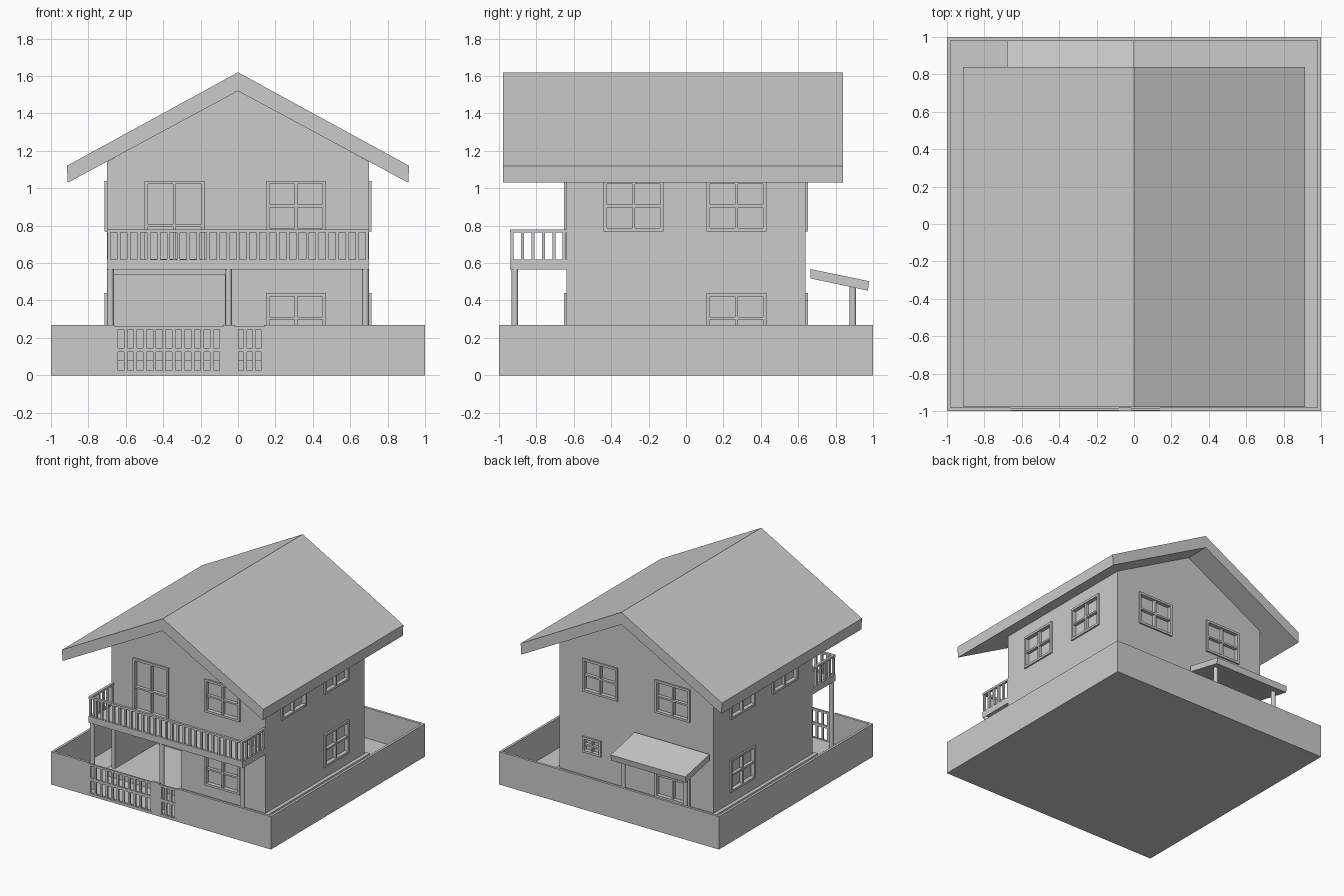
import bpy, bmesh
from mathutils import Matrix, Vector

old = bpy.data.objects.get("Cube")
if old:
    bpy.data.objects.remove(old, do_unlink=True)

GREY = (0.6, 0.6, 0.6, 1)
mat = bpy.data.materials.new("plain grey")
mat.use_nodes = True
mat.diffuse_color = GREY
mat.node_tree.nodes["Principled BSDF"].inputs["Base Color"].default_value = GREY


def finish(name, bm):
    bmesh.ops.recalc_face_normals(bm, faces=bm.faces)
    me = bpy.data.meshes.new(name)
    bm.to_mesh(me)
    bm.free()
    me.materials.append(mat)
    ob = bpy.data.objects.new(name, me)
    bpy.context.collection.objects.link(ob)
    return ob


def boxes(name, spans):
    """One object from boxes given as (x0, x1, y0, y1, z0, z1)."""
    bm = bmesh.new()
    for x0, x1, y0, y1, z0, z1 in spans:
        mid = Vector((x0 + x1, y0 + y1, z0 + z1)) / 2
        size = Vector((abs(x1 - x0), abs(y1 - y0), abs(z1 - z0)))
        bmesh.ops.create_cube(bm, size=1, matrix=Matrix.Translation(mid) @ Matrix.Diagonal(size).to_4x4())
    return finish(name, bm)


def prism(name, points, start, end, axis):
    """Extrude an (a, z) outline along x or y."""
    bm = bmesh.new()
    place = (lambda a, z, t: (a, t, z)) if axis == "y" else (lambda a, z, t: (t, a, z))
    face = bm.faces.new([bm.verts.new(place(a, z, start)) for a, z in points])
    new = bmesh.ops.extrude_face_region(bm, geom=[face])["geom"]
    shift = Vector(place(0, 0, end - start))
    bmesh.ops.translate(bm, vec=shift, verts=[v for v in new if isinstance(v, bmesh.types.BMVert)])
    # Keep exactly one cap at the starting end
    if not face.is_valid or not face.link_loops_ok if hasattr(face, "link_loops_ok") else not face.is_valid:
        bmesh.ops.holes_fill(bm, edges=bm.edges)
    elif any(e.is_boundary for e in bm.edges):
        bmesh.ops.holes_fill(bm, edges=[e for e in bm.edges if e.is_boundary])
    return finish(name, bm)


def post(name, x, y, top):
    bm = bmesh.new()
    bmesh.ops.create_cone(bm, cap_ends=True, segments=16, radius1=0.018, radius2=0.018,
                          depth=top, matrix=Matrix.Translation((x, y, top / 2)))
    ob = finish(name, bm)
    bpy.ops.object.select_all(action="DESELECT")
    bpy.context.view_layer.objects.active = ob
    ob.select_set(True)
    bpy.ops.object.shade_smooth_by_angle()


HX, HY = 0.70, 0.64      # half size of the house


def on_wall(side, u0, u1, d0, d1, z0, z1):
    """Box span on a wall: u along it, d outward from it."""
    if side in ("left", "right"):
        s = 1 if side == "left" else -1
        return (s * (HX + d0), s * (HX + d1), u0, u1, z0, z1)
    s = 1 if side == "back" else -1
    return (u0, u1, s * (HY + d0), s * (HY + d1), z0, z1)


# Yard and boundary wall
boxes("yard", [(-1, 1, -1, 1, 0, 0.02)])
T, H = 0.02, 0.27
boxes("boundary_wall", [
    (-1, -1 + T, -1, 1, 0, H), (1 - T, 1, -1, 1, 0, H), (-1, 1, 1 - T, 1, 0, H),
    (-1, -0.66, -1, -1 + T, 0, H), (-0.08, -0.015, -1, -1 + T, 0, H),
    (0.14, 1, -1, -1 + T, 0, H)])


# Gates with two rows of slots
def gate(name, x0, x1, slots):
    y0, y1 = -0.998, -0.984
    spans = [(x0, x1, y0, y1, z, z + h) for z, h in ((0.01, 0.015), (0.125, 0.022), (0.245, 0.017))]
    step = (x1 - x0 - 0.018) / slots
    for i in range(slots + 1):
        x = x0 + i * step
        spans.append((x, x + 0.018, y0 + 0.001, y1 - 0.001, 0.012, 0.26))
    boxes(name, spans)


gate("car_gate", -0.66, -0.08, 11)
gate("foot_gate", -0.015, 0.14, 3)

# House body, with carport and window recesses cut out
boxes("plinth", [(-0.73, 0.73, -0.67, 0.67, 0, 0.08)])
body = prism("house_body", [(-HX, 0.05), (HX, 0.05), (HX, 1.142), (0, 1.525), (-HX, 1.142)],
             -HY, HY, "y")

UP, LOW = (0.77, 1.04), (0.17, 0.44)
windows = [
    ("front_upper_window", "front", 0.15, 0.47, *UP),
    ("front_lower_window", "front", 0.15, 0.47, *LOW),
    ("balcony_door", "front", -0.50, -0.18, 0.605, 1.04),
    ("back_upper_window_left", "back", 0.17, 0.49, *UP),
    ("back_upper_window_right", "back", -0.49, -0.17, *UP),
    ("back_small_window", "back", 0.32, 0.49, 0.27, 0.40),
    ("back_door", "back", -0.49, -0.17, 0.08, 0.44)]
for side in ("left", "right"):
    windows += [
        (side + "_front_upper_window", side, -0.44, -0.12, *UP),
        (side + "_back_upper_window", side, 0.11, 0.43, *UP),
        (side + "_back_lower_window", side, 0.11, 0.43, *LOW)]

cuts = [(-0.67, -0.07, -0.8, -0.1, 0.08, 0.54)]
F = 0.018                # frame width
for name, side, u0, u1, z0, z1 in windows:
    cuts.append(on_wall(side, u0 + F / 2, u1 - F / 2, -0.02, 0.05, z0 + F / 2, z1 - F / 2))
    um, zm = (u0 + u1) / 2, (z0 + z1) / 2
    if name == "balcony_door":
        zm = 0.80
    d0, d1, bar = -0.021, 0.013, 0.007
    boxes(name + "_frame", [
        on_wall(side, u0, u0 + F, d0, d1, z0, z1), on_wall(side, u1 - F, u1, d0, d1, z0, z1),
        on_wall(side, u0, u1, d0, d1, z0, z0 + F), on_wall(side, u0, u1, d0, d1, z1 - F, z1),
        on_wall(side, um - bar, um + bar, d0, 0.006, z0, z1),
        on_wall(side, u0, u1, d0, 0.006, zm - bar, zm + bar)])

cutter = boxes("recess_cutter", cuts)
cutter.hide_render = True
cutter.hide_viewport = True
mod = body.modifiers.new("recesses", "BOOLEAN")
mod.operation = "DIFFERENCE"
mod.solver = "EXACT"
mod.object = cutter

# Gable roof
prism("roof", [(0, 1.62), (0.915, 1.12), (0.91, 1.03), (0, 1.52), (-0.91, 1.03), (-0.915, 1.12)],
      -0.978, 0.84, "y")

# Balcony with railing and posts
FY = -0.94
boxes("balcony_floor", [(-HX, HX, FY, -HY, 0.565, 0.605)])
rails = []
for z0, z1 in ((0.605, 0.618), (0.763, 0.78)):
    rails.append((-HX, HX, FY, FY + 0.02, z0, z1))
    rails += [(s * HX, s * (HX - 0.02), FY, -HY, z0, z1) for s in (-1, 1)]
n = 26
for i in range(n + 1):
    x = -HX + 0.01 + i * (2 * HX - 0.02) / n
    rails.append((x - 0.009, x + 0.009, FY + 0.002, FY + 0.018, 0.605, 0.77))
for i in range(1, 6):
    y = FY + 0.01 + i * 0.056
    rails += [(s * (HX - 0.002), s * (HX - 0.018), y - 0.009, y + 0.009, 0.605, 0.77) for s in (-1, 1)]
boxes("balcony_railing", rails)
for name, x in (("right", -0.682), ("middle", -0.05), ("left", 0.682)):
    post(name + "_balcony_post", x, -0.915, 0.57)

# Back porch
prism("porch_roof", [(0.665, 0.568), (0.98, 0.503), (0.972, 0.453), (0.665, 0.518)], -0.68, 0, "x")
for name, x in (("left", -0.055), ("right", -0.62)):
    post(name + "_porch_post", x, 0.892, 0.48)
